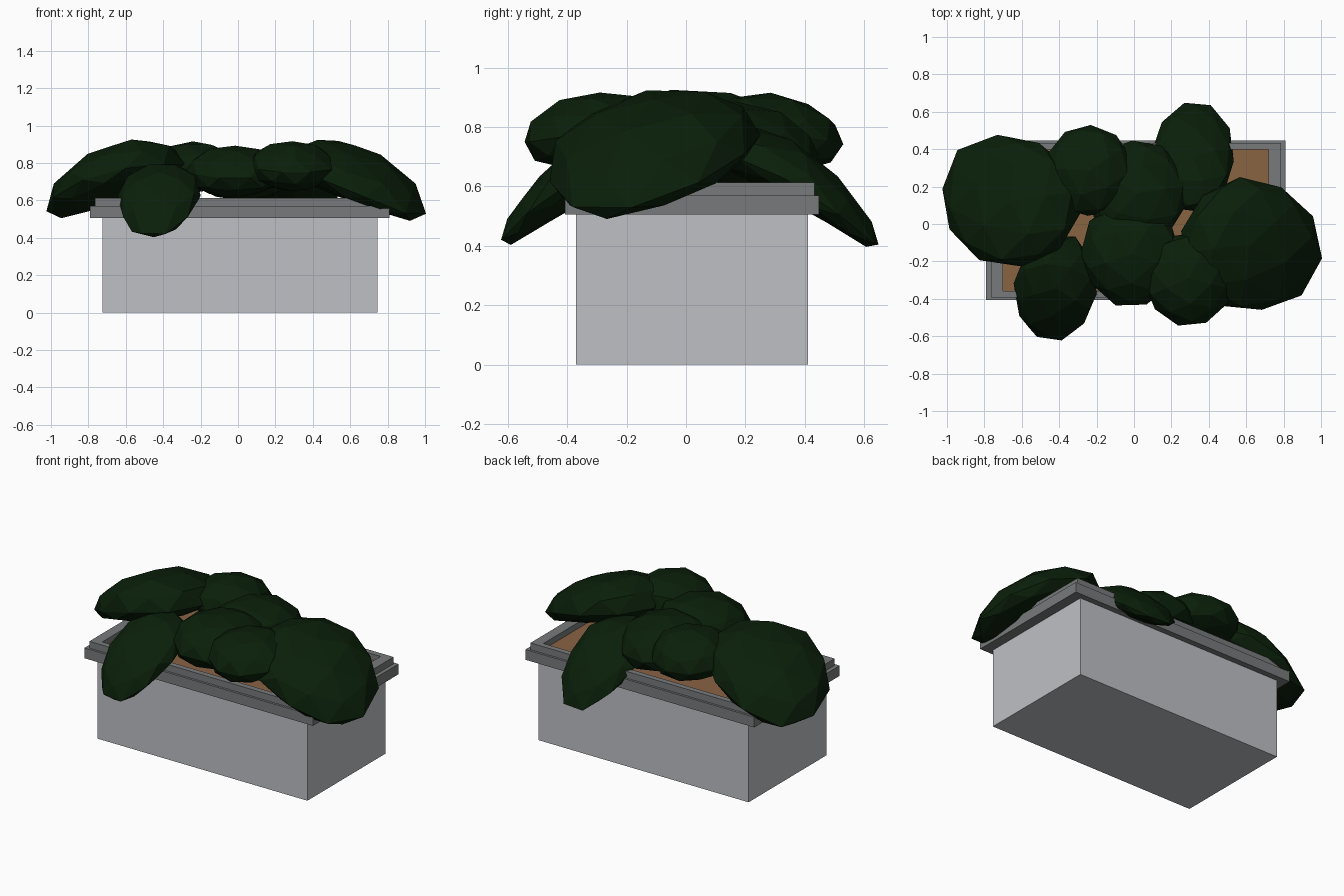
import bpy, bmesh, math, random
from mathutils import Vector

if "Cube" in bpy.data.objects:
    bpy.data.objects.remove(bpy.data.objects["Cube"])

random.seed(4)


def material(name, rgb):
    m = bpy.data.materials.new(name)
    m.diffuse_color = (*rgb, 1)
    m.use_nodes = True
    m.node_tree.nodes["Principled BSDF"].inputs["Base Color"].default_value = m.diffuse_color
    return m


STONE = material("light_stone", (0.52, 0.53, 0.56))
RIM = material("dark_stone", (0.19, 0.195, 0.2))
SOIL = material("brown_soil", (0.25, 0.125, 0.055))
LEAF = material("dark_green", (0.003, 0.0135, 0.003))
CX, CY = 0.01, 0.02   # planter centre


def finish(name, bm, mat):
    bmesh.ops.recalc_face_normals(bm, faces=bm.faces)
    me = bpy.data.meshes.new(name)
    bm.to_mesh(me)
    bm.free()
    me.materials.append(mat)
    ob = bpy.data.objects.new(name, me)
    bpy.context.collection.objects.link(ob)
    return ob


def rect_loft(name, profile, mat, closed=False):
    """Stack rectangles given as (half x, half y, z)."""
    bm = bmesh.new()
    loops = [[bm.verts.new((CX + sx * hx, CY + sy * hy, z))
              for sx, sy in ((-1, -1), (1, -1), (1, 1), (-1, 1))]
             for hx, hy, z in profile]
    n = len(loops)
    for i in range(n if closed else n - 1):
        a, b = loops[i], loops[(i + 1) % n]
        for k in range(4):
            j = (k + 1) % 4
            bm.faces.new((a[k], a[j], b[j], b[k]))
    if not closed:
        bm.faces.new(loops[0])
        bm.faces.new(loops[-1])
    return finish(name, bm, mat)


# planter body, stepped rim and soil bed
rect_loft("planter_body", [(0.735, 0.39, 0), (0.735, 0.39, 0.52)], STONE)
rect_loft("planter_rim", [
    (0.69, 0.35, 0.505), (0.80, 0.427, 0.505), (0.80, 0.427, 0.57),
    (0.775, 0.413, 0.57), (0.775, 0.413, 0.613), (0.71, 0.377, 0.613),
    (0.71, 0.377, 0.53)], RIM, closed=True)
rect_loft("soil", [(0.715, 0.38, 0.51), (0.715, 0.38, 0.575)], SOIL)


def foliage(name, centre, size, azimuth, slope, droop, under):
    """Faceted leaf clump arching down along its azimuth; under flattens its belly."""
    a = math.radians(azimuth)
    bm = bmesh.new()
    bmesh.ops.create_icosphere(bm, subdivisions=2, radius=1)
    for v in bm.verts:
        p = v.co * random.uniform(0.97, 1.05)
        u, w, t = p.x * size[0], p.y * size[1], p.z * size[2]
        if t < 0:
            t *= under
        v.co = Vector((centre[0] + u * math.cos(a) - w * math.sin(a),
                       centre[1] + u * math.sin(a) + w * math.cos(a),
                       centre[2] + t - slope * u - droop * u * u))
    finish(name, bm, LEAF)


# shape shared by each kind of clump: size, slope, droop, belly
END = ((0.375, 0.355, 0.185), 0.36, 0.35, 0.6)
DROOPING = ((0.29, 0.22, 0.13), 0.55, 0.75, 0.6)
SIDE = ((0.25, 0.235, 0.14), 0.06, 0.25, 0.9)
CENTRE = ((0.285, 0.265, 0.14), 0.05, 0.3, 1.0)

# clumps: name, centre, azimuth, shape
for name, centre, az, (size, slope, droop, under) in (
        ("right_end_foliage", (0.625, -0.11, 0.71), -28, END),
        ("left_end_foliage", (-0.665, 0.125, 0.71), 153, END),
        ("front_drooping_foliage", (-0.42, -0.345, 0.625), -97, DROOPING),
        ("back_drooping_foliage", (0.315, 0.355, 0.625), 85, DROOPING),
        ("front_side_foliage", (0.29, -0.29, 0.78), -85, SIDE),
        ("back_side_foliage", (-0.24, 0.285, 0.77), 105, SIDE),
        ("front_centre_foliage", (-0.015, -0.16, 0.755), -90, CENTRE),
        ("back_centre_foliage", (0.02, 0.165, 0.74), 80, CENTRE)):
    foliage(name, centre, size, az, slope, droop, under)
